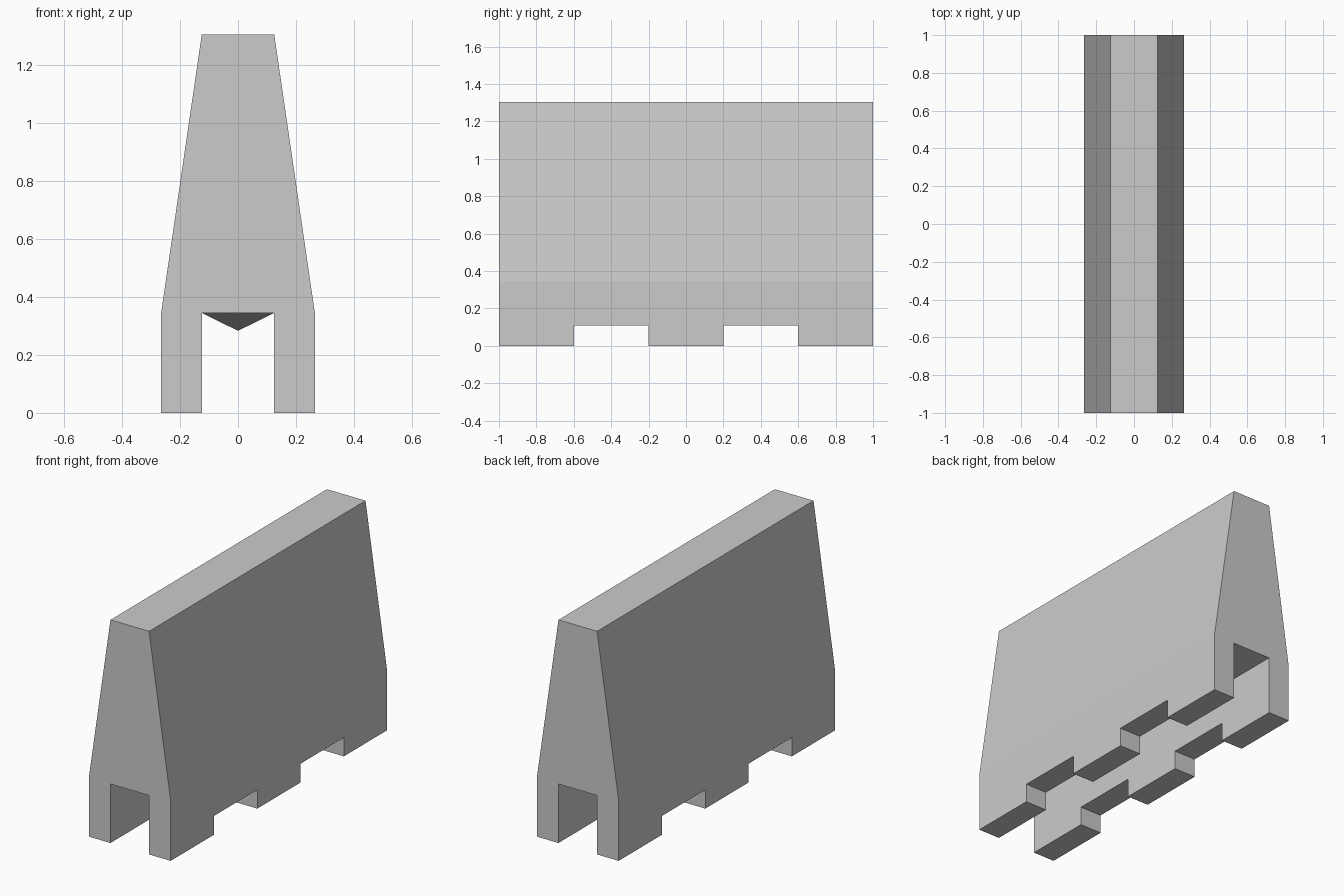
import bpy, bmesh

if "Cube" in bpy.data.objects:
    bpy.data.objects.remove(bpy.data.objects["Cube"])

HALF_LEN = 1.0
CEILING_Z = 0.345


def add_object(name, bm):
    bmesh.ops.recalc_face_normals(bm, faces=bm.faces)
    mesh = bpy.data.meshes.new(name)
    bm.to_mesh(mesh)
    bm.free()
    obj = bpy.data.objects.new(name, mesh)
    bpy.context.collection.objects.link(obj)
    return obj


# Barrier body: mirrored half cross-section, extruded along y
half = [(0.125, CEILING_Z), (0.125, 0), (0.265, 0), (0.265, CEILING_Z), (0.125, 1.305)]
profile = half + [(-x, z) for x, z in reversed(half)]
bm = bmesh.new()
section = bm.faces.new([bm.verts.new((x, -HALF_LEN, z)) for x, z in profile])
result = bmesh.ops.extrude_face_region(bm, geom=[section])
new_verts = [g for g in result["geom"] if isinstance(g, bmesh.types.BMVert)]
bmesh.ops.translate(bm, verts=new_verts, vec=(0, 2 * HALF_LEN, 0))

# Channel ceiling: shallow pyramid sagging to a point in the middle
ceiling = [f for f in bm.faces
           if all(abs(v.co.z - CEILING_Z) < 1e-4 and abs(v.co.x) < 0.2 for v in f.verts)]
apex = bmesh.ops.poke(bm, faces=ceiling)["verts"]
for v in apex:
    v.co.z = 0.283
body = add_object("barrier_body", bm)

# Forklift notches: two slots cut across both legs
for side, y in (("front", -0.4), ("back", 0.4)):
    bm = bmesh.new()
    bmesh.ops.create_cube(bm, size=1)
    bmesh.ops.scale(bm, verts=bm.verts, vec=(1, 0.4, 0.22))
    bmesh.ops.translate(bm, verts=bm.verts, vec=(0, y, 0))
    cutter = add_object(side + "_notch_cutter", bm)
    cutter.hide_render = True
    cutter.display_type = 'WIRE'
    mod = body.modifiers.new(side + "_notch", 'BOOLEAN')
    mod.operation = 'DIFFERENCE'
    mod.solver = 'EXACT'
    mod.object = cutter
